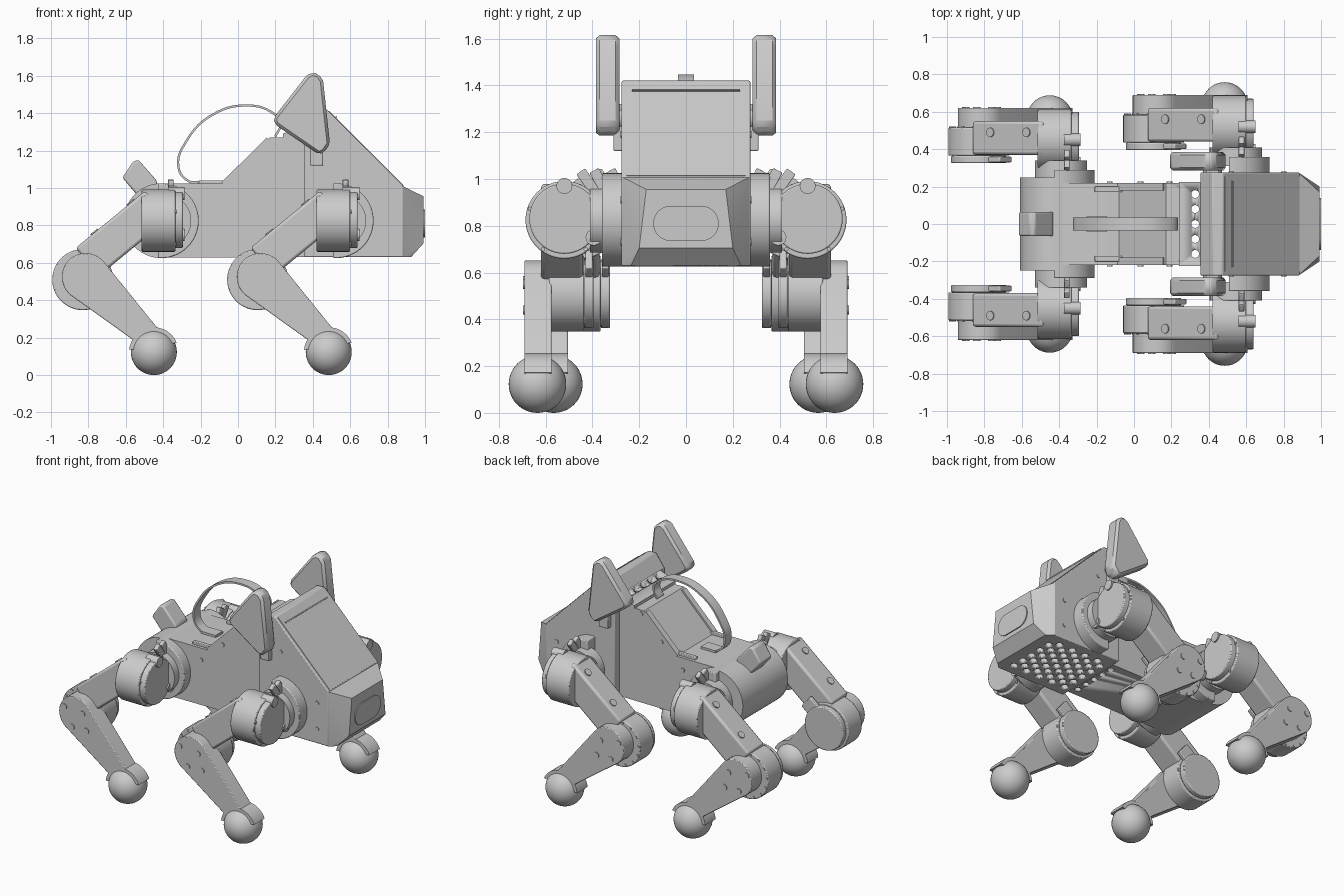
import bpy, bmesh, math
from mathutils import Vector, Matrix

if "Cube" in bpy.data.objects:
    bpy.data.objects.remove(bpy.data.objects["Cube"])

grey = bpy.data.materials.new("light_grey")
grey.use_nodes = True
COL = (0.6, 0.6, 0.6, 1)
grey.diffuse_color = COL
grey.node_tree.nodes["Principled BSDF"].inputs["Base Color"].default_value = COL


def finish(name, bm, bevel=0.0, segments=2):
    bmesh.ops.recalc_face_normals(bm, faces=bm.faces)
    me = bpy.data.meshes.new(name)
    bm.to_mesh(me)
    bm.free()
    me.materials.append(grey)
    ob = bpy.data.objects.new(name, me)
    bpy.context.collection.objects.link(ob)
    if bevel:
        m = ob.modifiers.new("Bevel", 'BEVEL')
        m.width, m.segments, m.limit_method = bevel, segments, 'ANGLE'
    bpy.ops.object.select_all(action='DESELECT')
    ob.select_set(True)
    bpy.context.view_layer.objects.active = ob
    bpy.ops.object.shade_smooth_by_angle(angle=math.radians(30))
    return ob


def prism(name, pts, y0, y1, bevel=0.0, segments=2):
    """Side outline in x/z pushed from y0 to y1."""
    bm = bmesh.new()
    a = [bm.verts.new((x, y0, z)) for x, z in pts]
    b = [bm.verts.new((x, y1, z)) for x, z in pts]
    bm.faces.new(a)
    bm.faces.new(b[::-1])
    for i in range(len(pts)):
        j = (i + 1) % len(pts)
        bm.faces.new((a[i], b[i], b[j], a[j]))
    return finish(name, bm, bevel, segments)


def hull(name, pts, bevel=0.0):
    bm = bmesh.new()
    for p in pts:
        bm.verts.new(p)
    bmesh.ops.convex_hull(bm, input=bm.verts)
    bmesh.ops.dissolve_limit(bm, angle_limit=0.01, verts=bm.verts, edges=bm.edges)
    return finish(name, bm, bevel)


def arc(cx, cz, r, a0, a1, n):
    return [(cx + r * math.cos(math.radians(a0 + (a1 - a0) * i / n)),
             cz + r * math.sin(math.radians(a0 + (a1 - a0) * i / n))) for i in range(n + 1)]


def link(name, c0, r0, c1, r1, y0, y1, bevel=0.0):
    """Tapered rounded bar between two side-view circles."""
    ring = arc(*c0, r0, 0, 350, 35) + arc(*c1, r1, 0, 350, 35)
    return hull(name, [(x, y, z) for x, z in ring for y in (y0, y1)], bevel)


AXES = {'x': Matrix.Rotation(math.pi / 2, 4, 'Y'),
        'y': Matrix.Rotation(-math.pi / 2, 4, 'X'), 'z': Matrix()}


def cyl(name, axis, c, r, depth, bevel=0.0, n=48):
    bm = bmesh.new()
    bmesh.ops.create_cone(bm, cap_ends=True, segments=n, radius1=r, radius2=r,
                          depth=depth, matrix=Matrix.Translation(c) @ AXES[axis])
    return finish(name, bm, bevel)


def box(name, c, size, bevel=0.0, rot=None):
    bm = bmesh.new()
    bmesh.ops.create_cube(bm, size=1, matrix=Matrix.Translation(c) @ (rot or Matrix())
                          @ Matrix.Diagonal((*size, 1)))
    return finish(name, bm, bevel)


# Torso with a round rump, neck slope and head shell
torso = prism("torso", arc(-0.41, 0.825, 0.198, 90, 270, 24)
              + [(0.355, 0.63), (0.355, 1.27), (0.17, 1.27), (-0.08, 1.023)], -0.22, 0.22)
cyl("rump_barrel", 'y', (-0.41, 0, 0.825), 0.2, 0.495, n=64)
head = prism("head", [(0.355, 0.63), (0.886, 0.63), (0.886, 1.01), (0.475, 1.42),
                      (0.42, 1.42), (0.355, 1.33)], -0.275, 0.275, 0.006)
hull("nose", [(x, s * y, z) for s in (-1, 1) for x, y, z in (
    (0.88, 0.275, 0.63), (0.88, 0.275, 1.01), (0.925, 0.235, 0.63),
    (0.993, 0.2, 0.705), (0.993, 0.17, 0.955))])
vent = prism("neck_vent_strip", [(0.24, 1.26), (0.355, 1.26), (0.355, 1.335), (0.24, 1.29)],
             -0.225, 0.225)

# Nose window, a rounded plate
hull("nose_window", [(x, s * 0.065 + dy, 0.81 + dz) for x in (0.992, 1.0) for s in (-1, 1)
                     for dy, dz in arc(0, 0, 0.075, 0, 350, 35)])
# Brow panel and slot
tilt = Matrix.Rotation(math.radians(45), 4, 'Y')
box("brow_panel", (0.684, 0, 1.212), (0.565, 0.51, 0.006), rot=tilt)
box("brow_slot", (0.523, 0, 1.377), (0.008, 0.46, 0.016), rot=tilt)

# Perforations under the head and in the neck strip
bm = bmesh.new()
holes = []
for i in range(9):
    for j in range(-2, 3):
        y = j * 0.085 + (0.02125 if i % 2 else -0.02125)
        holes.append((0.41 + i * 0.052, y, 0.62, 0.023, 0.12))
holes += [(0.327, j * 0.08, 1.0, 0.021, 1.2) for j in range(-2, 3)]
for x, y, z, r, d in holes:
    bmesh.ops.create_cone(bm, cap_ends=True, segments=16, radius1=r, radius2=r, depth=d,
                          matrix=Matrix.Translation((x, y, z)))
cutter = finish("hole_cutter", bm)
cutter.hide_render = True
for ob in (torso, head, vent):
    m = ob.modifiers.new("Holes", 'BOOLEAN')
    m.operation, m.object, m.solver = 'DIFFERENCE', cutter, 'EXACT'
    bpy.context.view_layer.objects.active = ob
    bpy.ops.object.modifier_apply(modifier=m.name)
bpy.data.objects.remove(cutter)

# Carry handle: a thin strap swept along a smooth path
cu = bpy.data.curves.new("handle_path", 'CURVE')
cu.dimensions = '3D'
path = [(-0.14, 1.03), (-0.26, 1.035), (-0.318, 1.11), (-0.27, 1.26), (-0.13, 1.395),
        (0.05, 1.441), (0.18, 1.405), (0.228, 1.35), (0.2, 1.275)]
sp = cu.splines.new('BEZIER')
sp.bezier_points.add(len(path) - 1)
for p, (x, z) in zip(sp.bezier_points, path):
    p.co = (x, 0, z)
    p.handle_left_type = p.handle_right_type = 'AUTO'
tmp = bpy.data.objects.new("handle_path", cu)
bpy.context.collection.objects.link(tmp)
line = [v.co.copy() for v in tmp.to_mesh().vertices]
bpy.data.objects.remove(tmp)
out = []
for i, p in enumerate(line):
    t = line[min(i + 1, len(line) - 1)] - line[max(i - 1, 0)]
    out.append(Vector((-t.z, 0, t.x)).normalized() * 0.006)
prism("handle", [((p + n).x, (p + n).z) for p, n in zip(line, out)]
      + [((p - n).x, (p - n).z) for p, n in reversed(list(zip(line, out)))], -0.035, 0.035)
box("handle_foot", (-0.2, 0, 1.03), (0.11, 0.08, 0.016))

# Tail
prism("tail", [(-0.618, 1.055), (-0.558, 1.145), (-0.53, 1.148), (-0.435, 1.04),
               (-0.42, 0.95), (-0.53, 0.95)], -0.065, 0.065, 0.01)

for s in (-1, 1):
    side = "right" if s < 0 else "left"
    # Ear and its bracket
    prism(f"{side}_ear", [(0.19, 1.375), (0.197, 1.34), (0.43, 1.18), (0.46, 1.19), (0.492, 1.235),
                          (0.455, 1.575), (0.43, 1.61), (0.395, 1.618), (0.365, 1.6)],
          s * 0.285, s * 0.385, 0.02, 1)
    box(f"{side}_ear_bracket", (0.42, s * 0.285, 1.22), (0.07, 0.05, 0.2), 0.005)
    cyl(f"{side}_ear_pivot", 'y', (0.42, s * 0.3, 1.26), 0.05, 0.06)
    # Back rails and body screws
    box(f"{side}_back_rail", (-0.12, s * 0.185, 1.03), (0.18, 0.03, 0.02), 0.004)
    box(f"{side}_slope_rail", (0.04, s * 0.2, 1.143), (0.34, 0.04, 0.02),
        rot=Matrix.Rotation(math.radians(-44.5), 4, 'Y'))
    for x, z, y in ((-0.13, 0.94, 0.22), (0.035, 1.09, 0.22), (0.19, 1.245, 0.22),
                    (0.8, 0.91, 0.275), (0.8, 0.73, 0.275), (0.52, 1.19, 0.275)):
        cyl(f"{side}_body_screw", 'y', (x, s * y, z), 0.015, 0.012, n=16)

    for end, dx, dy in (("rear", 0.0, 0.0), ("front", 0.935, 0.07)):
        pre = f"{end}_{side}_"
        Y = lambda y: s * (y + dy)

        # Hip: half disc on the body, bracket, then the sideways-swing motor
        prism(pre + "hip_disc", arc(-0.41 + dx, 0.825, 0.2, -95, 95, 40),
              Y(0.2), Y(0.289), 0.006)
        cyl(pre + "hip_ring", 'y', (-0.39 + dx, Y(0.29), 0.825), 0.14, 0.1)
        box(pre + "hip_bracket", (-0.36 + dx, Y(0.36), 0.825), (0.13, 0.16, 0.2), 0.015)
        cyl(pre + "hip_motor", 'x', (-0.425 + dx, Y(0.45), 0.825), 0.166, 0.18, bevel=0.006, n=64)
        cyl(pre + "hip_motor_cap", 'x', (-0.32 + dx, Y(0.45), 0.83), 0.15, 0.05, bevel=0.006)
        for y, z in ((0.45, 0.97), (0.325, 0.75)):
            cyl(pre + "hip_lug", 'x', (-0.33 + dx, Y(y), z), 0.034, 0.09, n=24)
        for k in range(5):
            a = math.radians(72 * k + 18)
            cyl(pre + "hip_screw", 'x', (-0.333 + dx, Y(0.45 + 0.155 * math.cos(a)),
                                         0.825 + 0.155 * math.sin(a)), 0.009, 0.01, n=12)
        for y, ang in ((0.29, 28), (0.34, 35)):
            box(pre + "hip_tab", (-0.36 + dx, Y(y), 0.975), (0.03, 0.045, 0.14), 0.004,
                Matrix.Rotation(math.radians(-s * ang), 4, 'X'))

        # Thigh beam with bolts on its upper face
        d = Vector((-0.335, 0, -0.275)).normalized()
        rot = Matrix.Rotation(math.atan2(d.z, -d.x), 4, 'Y')
        mid = Vector((-0.62 + dx, Y(0.46), 0.757))
        box(pre + "thigh", mid, (0.48, 0.18, 0.195), 0.015, rot)
        for t in (0.11, -0.14):
            c = mid + d * t + Vector((-0.275, 0, 0.335)).normalized() * 0.098
            bolt = cyl(pre + "thigh_bolt", 'z', (0, 0, 0), 0.025, 0.012, n=20)
            bolt.matrix_world = Matrix.Translation((c.x, Y(0.49), c.z)) @ rot

        # Knee motor with its inner cap, clamps and rim bolts
        kx, kz = -0.83 + dx, 0.51
        cyl(pre + "knee_motor", 'y', (kx, Y(0.44), kz), 0.163, 0.15, bevel=0.006, n=64)
        cyl(pre + "knee_cap", 'y', (kx, Y(0.345), kz), 0.148, 0.04, bevel=0.006)
        for y in (0.345, 0.395):
            box(pre + "knee_clamp", (kx + 0.11, Y(y), kz + 0.12), (0.09, 0.03, 0.1), 0.005, rot)
        for k in range(8):
            a = math.radians(100 + 25 * k)
            cyl(pre + "knee_screw", 'y', (kx + 0.15 * math.cos(a), Y(0.516),
                                          kz + 0.15 * math.sin(a)), 0.009, 0.01, n=12)

        # Shin, its bolts, ankle cuff and ball foot
        link(pre + "shin", (-0.815 + dx, 0.525), 0.127, (-0.465 + dx, 0.195), 0.062,
             Y(0.505), Y(0.62), 0.005)
        for x, z in ((-0.9, 0.565), (-0.76, 0.55), (-0.84, 0.44), (-0.73, 0.44)):
            cyl(pre + "shin_bolt", 'y', (x + dx, Y(0.62), z), 0.02, 0.012, n=20)
        prism(pre + "ankle_cuff", arc(-0.45 + dx, 0.123, 0.132, 22, 175, 24), Y(0.505), Y(0.62))
        bm = bmesh.new()
        bmesh.ops.create_uvsphere(bm, u_segments=40, v_segments=24, radius=0.123,
                                  matrix=Matrix.Translation((-0.45 + dx, Y(0.565), 0.123)))
        finish(pre + "foot", bm)
